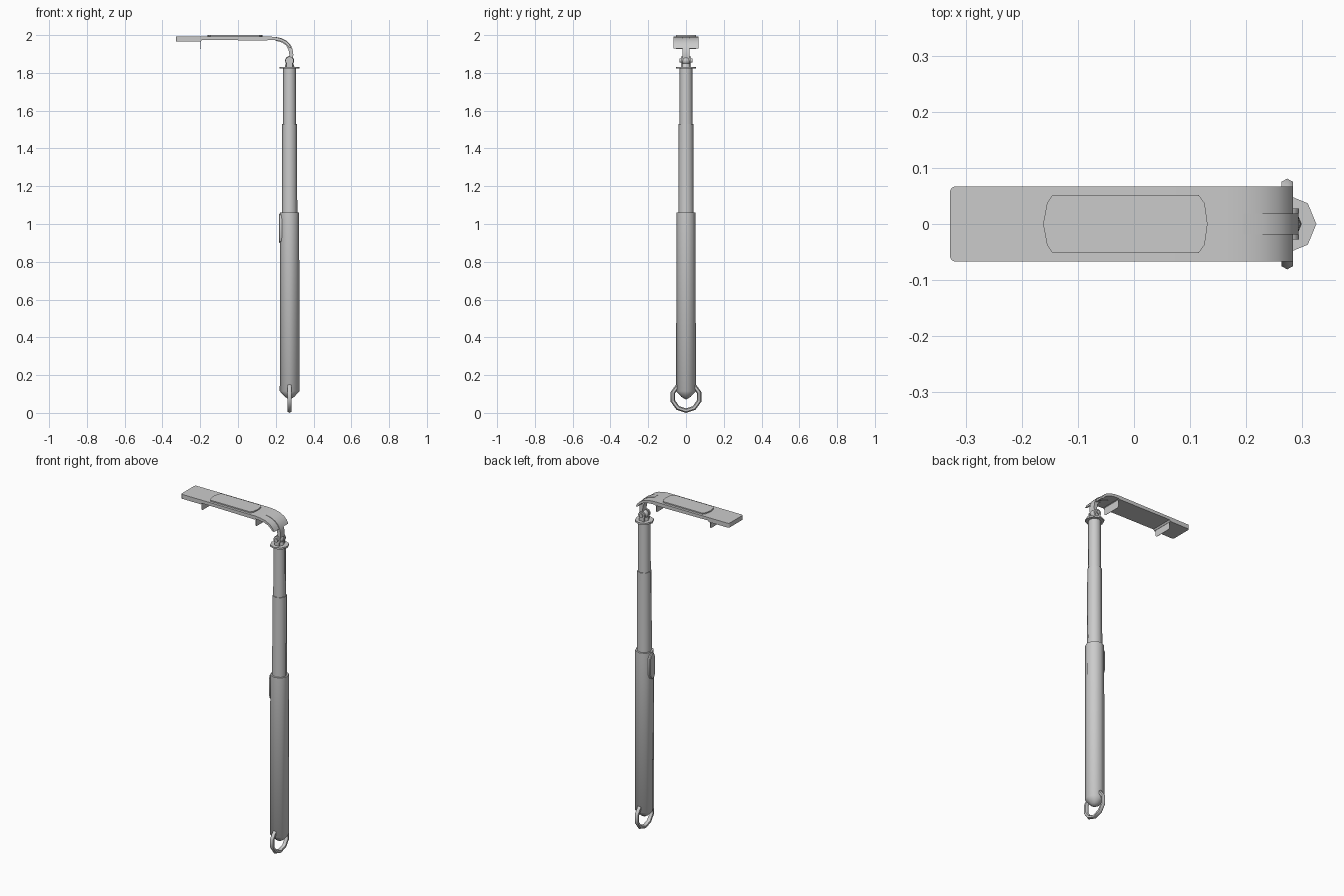
import bpy, bmesh, math
from mathutils import Matrix, Vector

if "Cube" in bpy.data.objects:
    bpy.data.objects.remove(bpy.data.objects["Cube"])

PX = 0.273  # pole axis


def finish(name, bm, angle=50):
    bmesh.ops.recalc_face_normals(bm, faces=bm.faces)
    me = bpy.data.meshes.new(name)
    bm.to_mesh(me)
    bm.free()
    ob = bpy.data.objects.new(name, me)
    bpy.context.collection.objects.link(ob)
    bpy.ops.object.select_all(action='DESELECT')
    ob.select_set(True)
    bpy.context.view_layer.objects.active = ob
    if angle:
        bpy.ops.object.shade_smooth_by_angle(angle=math.radians(angle))
    return ob


def lathe(name, profile, sides=8):
    """Revolve (radius, z) points about the pole axis."""
    bm = bmesh.new()
    vs = [bm.verts.new((PX + r, 0, z)) for r, z in profile]
    es = [bm.edges.new(p) for p in zip(vs, vs[1:])]
    bmesh.ops.spin(bm, geom=vs + es, cent=(PX, 0, 0), axis=(0, 0, 1),
                   angle=math.tau, steps=sides)
    bmesh.ops.remove_doubles(bm, verts=bm.verts, dist=1e-4)
    return finish(name, bm)


def prism(name, points, depth, bevel=0.0, angle=35):
    """Extrude a closed outline of 3D points along a depth vector."""
    bm = bmesh.new()
    f = bm.faces.new([bm.verts.new(p) for p in points])
    top = bmesh.ops.extrude_face_region(bm, geom=[f])["geom"]
    bmesh.ops.translate(bm, vec=Vector(depth),
                        verts=[v for v in top if isinstance(v, bmesh.types.BMVert)])
    ob = finish(name, bm, angle)
    if bevel:
        m = ob.modifiers.new("bevel", 'BEVEL')
        m.width, m.segments, m.limit_method = bevel, 1, 'ANGLE'
        m.angle_limit = math.radians(60)
    return ob


# telescopic pole
lathe("handle", [(0, 0.07), (0.025, 0.085), (0.052, 0.115), (0.051, 1.06), (0, 1.06)])
lathe("middle_tube", [(0.041, 1.05), (0.039, 1.53), (0, 1.53)])
lathe("upper_tube", [(0.035, 1.52), (0.034, 1.83), (0, 1.83)])
lathe("top_flange", [(0, 1.822), (0.052, 1.822), (0.052, 1.832), (0, 1.832)])
lathe("joint_base", [(0.026, 1.83), (0.02, 1.85), (0, 1.85)])

# handle button with rounded ends
outline = [(0.217, y, z) for y, z in
           [(-0.025, 0.93), (-0.016, 0.908), (0, 0.9), (0.016, 0.908), (0.025, 0.93),
            (0.025, 1.025), (0.016, 1.047), (0, 1.055), (-0.016, 1.047), (-0.025, 1.025)]]
prism("handle_button", outline, (0.03, 0, 0), 0.004)

# wrist loop
bpy.ops.mesh.primitive_torus_add(major_segments=10, minor_segments=6, major_radius=0.073,
                                 minor_radius=0.012, location=(PX, 0, 0.085),
                                 rotation=(0, math.pi / 2, 0))
loop = bpy.context.object
loop.name = "wrist_loop"
bpy.ops.object.shade_smooth_by_angle(angle=math.radians(60))

# tilt joint: ball, two fork cheeks, pin
bm = bmesh.new()
bmesh.ops.create_uvsphere(bm, u_segments=12, v_segments=8, radius=0.024,
                          matrix=Matrix.Translation((PX, 0, 1.865)))
finish("joint_ball", bm)
for name, y, r, d in [("fork_cheek_front", -0.023, 0.022, 0.009),
                      ("fork_cheek_back", 0.023, 0.022, 0.009),
                      ("joint_pin", 0, 0.011, 0.068)]:
    bm = bmesh.new()
    bmesh.ops.create_cone(bm, cap_ends=True, segments=10, radius1=r, radius2=r, depth=d,
                          matrix=Matrix.Translation((PX, y, 1.865)) @
                          Matrix.Rotation(math.pi / 2, 4, 'X'))
    finish(name, bm)
for name, y in [("fork_foot_front", -0.0275), ("fork_foot_back", 0.0185)]:
    prism(name, [(PX + x, y, z) for x, z in
                 [(-0.016, 1.83), (0.016, 1.83), (0.016, 1.862), (-0.016, 1.862)]],
          (0, 0.009, 0))

# wide holder plate, bending down at the pole end
side = [(-0.328, 1.993), (0.16, 1.993), (0.195, 1.99), (0.228, 1.982), (0.255, 1.968),
        (0.273, 1.95), (0.283, 1.93), (0.27, 1.934), (0.258, 1.948), (0.243, 1.96),
        (0.22, 1.969), (0.19, 1.974), (0.16, 1.975), (0.155, 1.971), (-0.19, 1.975),
        (-0.197, 1.967), (-0.328, 1.967)]
plate = prism("holder_plate", [(x, -0.067, z) for x, z in side], (0, 0.134, 0))
# trim the two outer corners of the free end
bm = bmesh.new()
bm.from_mesh(plate.data)
corners = [e for e in bm.edges if all(v.co.x < -0.32 for v in e.verts)
           and abs(e.verts[0].co.z - e.verts[1].co.z) > 0.01]
bmesh.ops.bevel(bm, geom=corners, offset=0.009, segments=2, profile=0.5, affect='EDGES')
bm.to_mesh(plate.data)
bm.free()

# raised pad on top
pad = [(-0.162, 0), (-0.155, 0.037), (-0.145, 0.052), (0.115, 0.052), (0.126, 0.037), (0.131, 0),
       (0.126, -0.037), (0.115, -0.052), (-0.145, -0.052), (-0.155, -0.037)]
prism("grip_pad", [(x, y, 1.985) for x, y in pad], (0, 0, 0.015))

# narrow curved neck from plate to joint
neck = [(0.195, 1.991), (0.23, 1.984), (0.258, 1.97), (0.278, 1.95), (0.289, 1.925),
        (0.293, 1.895), (0.288, 1.865), (0.264, 1.865), (0.272, 1.895), (0.268, 1.92),
        (0.255, 1.945), (0.235, 1.96), (0.195, 1.972)]
prism("curved_neck", [(x, -0.019, z) for x, z in neck], (0, 0.038, 0))

# thin clamp jaws under the plate
for name, x in [("clamp_jaw_outer", -0.2), ("clamp_jaw_inner", 0.155)]:
    prism(name, [(x, y, z) for y, z in
                 [(-0.057, 1.975), (-0.057, 1.932), (-0.05, 1.926), (0.05, 1.926),
                  (0.057, 1.932), (0.057, 1.975)]], (0.002, 0, 0))
